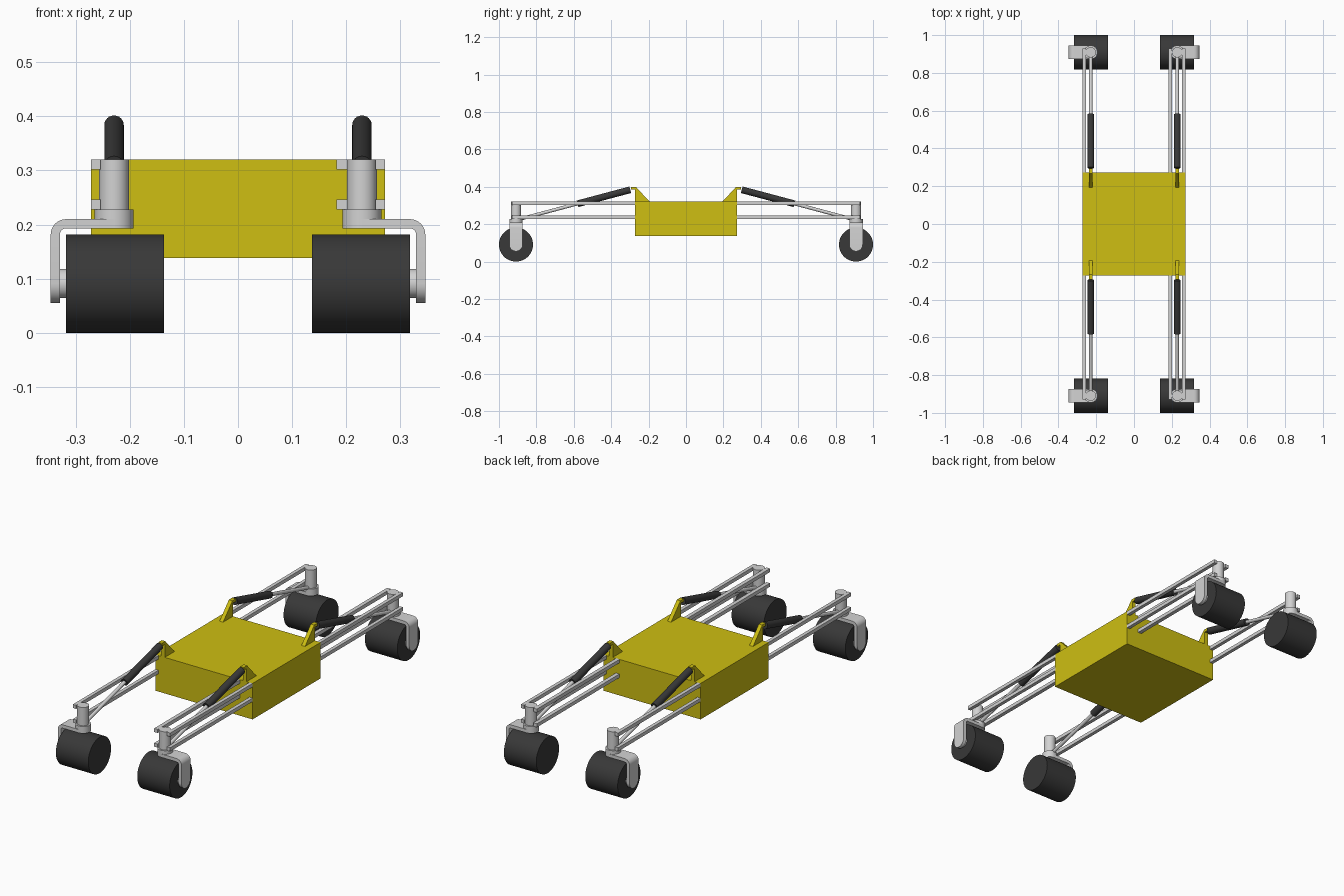
import bpy, bmesh, math
from mathutils import Vector

if "Cube" in bpy.data.objects:
    bpy.data.objects.remove(bpy.data.objects["Cube"])


def material(name, rgb):
    m = bpy.data.materials.new(name)
    m.diffuse_color = (*rgb, 1)
    m.use_nodes = True
    m.node_tree.nodes["Principled BSDF"].inputs["Base Color"].default_value = m.diffuse_color
    return m


YELLOW = material("yellow paint", (0.62, 0.52, 0.006))
GREY = material("light grey metal", (0.65, 0.65, 0.65))
BLACK = material("dark rubber", (0.04, 0.04, 0.04))


def finish(name, bm, mat):
    bmesh.ops.recalc_face_normals(bm, faces=bm.faces)
    me = bpy.data.meshes.new(name)
    bm.to_mesh(me)
    bm.free()
    me.materials.append(mat)
    me.shade_smooth()
    me.set_sharp_from_angle(angle=math.radians(30))
    ob = bpy.data.objects.new(name, me)
    bpy.context.collection.objects.link(ob)
    return ob


def box(name, lo, hi, mat):
    bm = bmesh.new()
    bmesh.ops.create_cube(bm, size=1)
    for v in bm.verts:
        v.co = [(a + b) / 2 + c * (b - a) for a, b, c in zip(lo, hi, v.co)]
    return finish(name, bm, mat)


def rod(name, a, b, r, mat, n=32):
    a, b = Vector(a), Vector(b)
    bm = bmesh.new()
    bmesh.ops.create_cone(bm, cap_ends=True, segments=n, radius1=r, radius2=r,
                          depth=(b - a).length)
    q = (b - a).to_track_quat('Z', 'Y')
    for v in bm.verts:
        v.co = q @ v.co + (a + b) / 2
    return finish(name, bm, mat)


def loft(name, rings, mat):
    """Join equal rings of points into a closed solid."""
    bm = bmesh.new()
    rows = [[bm.verts.new(p) for p in ring] for ring in rings]
    n = len(rows[0])
    for r0, r1 in zip(rows, rows[1:]):
        for i in range(n):
            j = (i + 1) % n
            bm.faces.new((r0[i], r0[j], r1[j], r1[i]))
    bm.faces.new(rows[0])
    bm.faces.new(rows[-1])
    return finish(name, bm, mat)


PX, PY = 0.229, 0.909      # steering pivot position
HALF, THICK = 0.036, 0.0085  # half width and half thickness of the fork strap


def fork(name, sx, sy):
    # bent strap: rounded end over the pivot, curved corner, rounded end at the axle
    st = []  # x, z, normal x, normal z, half width
    steps = [math.pi / 2 * i / 8 for i in range(9)]
    for t in steps:
        st.append((PX - HALF * math.cos(t), 0.2015, 0, 1, max(HALF * math.sin(t), 0.002)))
    for t in steps:
        s, c = math.sin(t), math.cos(t)
        st.append((0.3175 + 0.02 * s, 0.1815 + 0.02 * c, s, c, HALF))
    for t in steps:
        st.append((0.3375, 0.091 - HALF * math.sin(t), 1, 0, max(HALF * math.cos(t), 0.002)))
    rings = []
    for x, z, nx, nz, w in st:
        rings.append([(sx * (x + k * THICK * nx), sy * PY + h * w, z + k * THICK * nz)
                      for k, h in ((1, -1), (1, 1), (-1, 1), (-1, -1))])
    loft(name, rings, GREY)


# chassis body
box("chassis_body", (-0.272, -0.272, 0.138), (0.272, 0.272, 0.32), YELLOW)

for sx, side in ((-1, "left"), (1, "right")):
    for sy, end in ((-1, "front"), (1, "back")):
        tag = f"{end}_{side}_"
        x, y = sx * PX, sy * PY

        # wheel, hub and fork
        rod(tag + "wheel", (sx * 0.137, y, 0.091), (sx * 0.318, y, 0.091), 0.091, BLACK, 48)
        rod(tag + "hub", (sx * 0.317, y, 0.091), (sx * 0.33, y, 0.091), 0.027, GREY)
        fork(tag + "fork", sx, sy)

        # steering collar and post
        rod(tag + "collar", (x, y, 0.208), (x, y, 0.228), HALF, GREY)
        rod(tag + "post", (x, y, 0.226), (x, y, 0.32), 0.0275, GREY)

        # parallel arm bars: outer pair on every leg, inner pair on the right legs only
        spans = [(0.254, 0.272)] + ([(0.182, 0.202)] if sx > 0 else [])
        for i, (x0, x1) in enumerate(spans):
            for z0, level in ((0.228, "lower"), (0.302, "upper")):
                xs, ys = sorted((sx * x0, sx * x1)), sorted((sy * 0.27, sy * 0.93))
                box(f"{tag}{level}_arm_{i}", (xs[0], ys[0], z0),
                    (xs[1], ys[1], z0 + 0.018), GREY)

        # shock absorber: dark sleeve with thin piston
        rod(tag + "shock_sleeve", (x, sy * 0.298, 0.384), (x, sy * 0.58, 0.309), 0.018, BLACK, 24)
        rod(tag + "shock_piston", (x, sy * 0.57, 0.312), (x, sy * 0.89, 0.227), 0.009, GREY, 16)

        # shock mount on the body
        prof = [(0.192, 0.318), (0.263, 0.394), (0.267, 0.4), (0.295, 0.4),
                (0.295, 0.386), (0.272, 0.386), (0.272, 0.318)]
        loft(tag + "shock_mount",
             [[(x + d, sy * py, pz) for py, pz in prof] for d in (-0.01, 0.01)], YELLOW)
